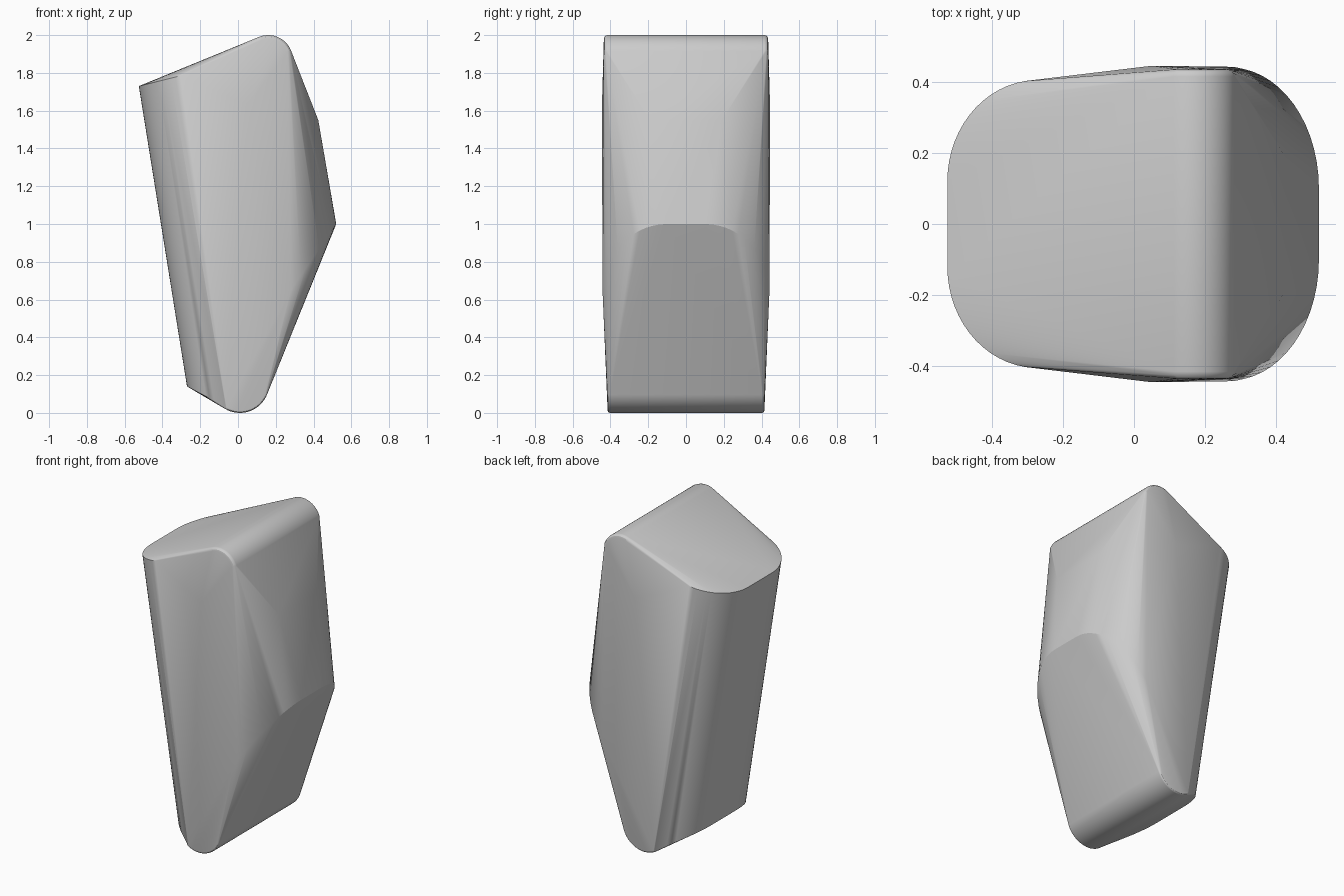
import bpy, bmesh
from math import sin, cos, radians

if "Cube" in bpy.data.objects:
    bpy.data.objects.remove(bpy.data.objects["Cube"], do_unlink=True)

points = []


def add(x, y, z):
    """Add a point and its mirror across the y = 0 plane."""
    points.extend([(x, y, z), (x, -y, z)])


def rounded_ridge(cx, cz, r, start, end, half_width, bevel, steps=18):
    """Rounded ridge running along y, with softened ends."""
    for k in range(4):
        t = radians(30 * k)
        y = half_width - bevel + bevel * sin(t)
        radius = r - bevel + bevel * cos(t)
        for i in range(steps + 1):
            a = radians(start + (end - start) * i / steps)
            add(cx + radius * cos(a), y, cz + radius * sin(a))


def rounded_corner(cx, rx, cy, ry, start, end, height, steps=14):
    """Elliptical corner outline lying on a slope given by height(x)."""
    for i in range(steps + 1):
        a = radians(start + (end - start) * i / steps)
        x = cx + rx * cos(a)
        add(x, cy + ry * sin(a), height(x))


# Top and bottom ridges
rounded_ridge(0.16, 1.87, 0.13, 21, 112, 0.435, 0.02)
rounded_ridge(0.01, 0.155, 0.155, -22, -120, 0.415, 0.012)

# Left side, upper and lower rounded outlines
rounded_corner(-0.27, 0.255, 0.12, 0.285, 180, 98, lambda x: 1.73 + 0.25 * (x + 0.525))
rounded_corner(-0.02, 0.25, 0.12, 0.285, 180, 98, lambda x: 0.14 - 0.52 * (x + 0.27))

# Right side, rounded brow and the flat patch above it
rounded_corner(0.27, 0.25, 0.1, 0.34, 0, 88, lambda x: 1 - 1.45 * (0.52 - x))
add(0.425, 0.19, 1.55)

# Widest points of the flanks
add(0.05, 0.445, 1.63)
add(0.28, 0.442, 0.65)

# Skin the points into one convex stone
bm = bmesh.new()
for p in points:
    bm.verts.new(p)
bmesh.ops.remove_doubles(bm, verts=bm.verts, dist=0.0005)
hull = bmesh.ops.convex_hull(bm, input=bm.verts)
loose = {g for g in hull["geom_interior"] + hull["geom_unused"]
         if isinstance(g, bmesh.types.BMVert)}
bmesh.ops.delete(bm, geom=list(loose), context="VERTS")
bmesh.ops.dissolve_limit(bm, angle_limit=radians(0.5), verts=bm.verts, edges=bm.edges)
bmesh.ops.recalc_face_normals(bm, faces=bm.faces)
mesh = bpy.data.meshes.new("stone")
bm.to_mesh(mesh)
bm.free()

stone = bpy.data.objects.new("stone", mesh)
bpy.context.scene.collection.objects.link(stone)

# Plain grey material
grey = bpy.data.materials.new("stone grey")
grey.use_nodes = True
colour = (0.6, 0.6, 0.6, 1)
grey.diffuse_color = colour
grey.node_tree.nodes["Principled BSDF"].inputs["Base Color"].default_value = colour
mesh.materials.append(grey)

bpy.ops.object.select_all(action="DESELECT")
stone.select_set(True)
bpy.context.view_layer.objects.active = stone
bpy.ops.object.shade_smooth_by_angle(angle=radians(30))
